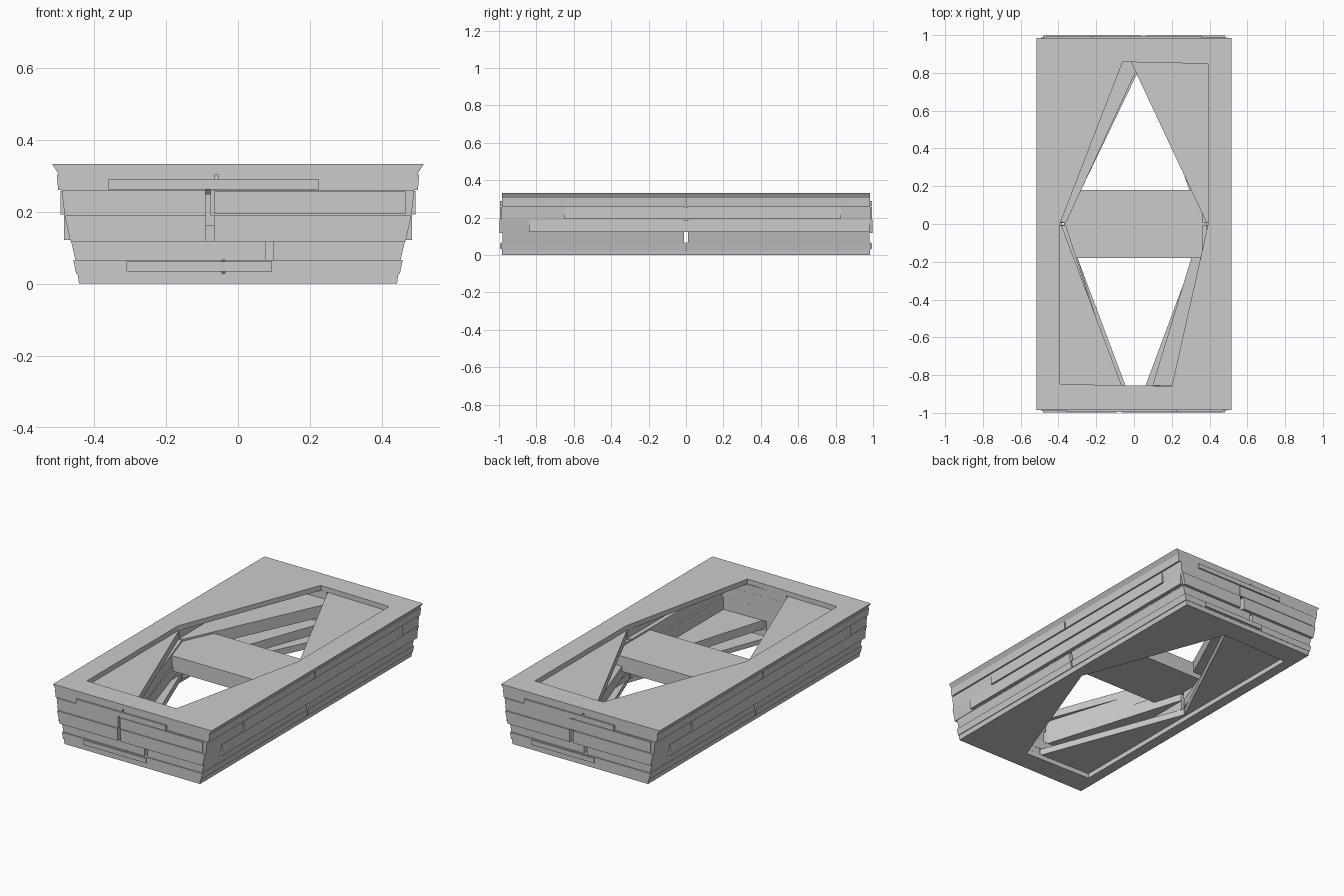
import bpy, bmesh

if "Cube" in bpy.data.objects:
    bpy.data.objects.remove(bpy.data.objects["Cube"])


def make_prism(name, lower, upper, z0, z1):
    """Flat-faced block between two matching outlines."""
    bm = bmesh.new()
    lo = [bm.verts.new((x, y, z0)) for x, y in lower]
    hi = [bm.verts.new((x, y, z1)) for x, y in upper]
    bm.faces.new(lo)
    bm.faces.new(hi)
    n = len(lo)
    for i in range(n):
        k = (i + 1) % n
        bm.faces.new((lo[i], lo[k], hi[k], hi[i]))
    bmesh.ops.recalc_face_normals(bm, faces=bm.faces)
    me = bpy.data.meshes.new(name)
    bm.to_mesh(me)
    bm.free()
    ob = bpy.data.objects.new(name, me)
    bpy.context.collection.objects.link(ob)
    return ob


def outline(sx, sy, half_x, half_y, inner_x, joint, gap, filled):
    """One corner stone: an L, or a wedge when its inner corner is filled."""
    j = joint + sx * gap / 2
    y = sy * gap / 2
    pts = [(j, sy * half_y), (sx * half_x, sy * half_y), (sx * half_x, y), (sx * inner_x, y)]
    if not filled:
        pts.append((sx * inner_x, sy * 0.848))
    pts.append((j, sy * 0.858))
    return pts


CORNERS = {"front_right": (1, -1), "back_right": (1, 1),
           "front_left": (-1, -1), "back_left": (-1, 1)}

# Courses: z0, z1, half width low/high, half length, inner half width,
# front joint, back joint, gap, filled corners
COURSES = [
    (0.000, 0.028, 0.442, 0.446, 0.985, 0.380, 0.06, 0.06, 0.0, ("front_right", "back_right")),
    (0.028, 0.066, 0.450, 0.458, 0.987, 0.365, -0.04, 0.05, 0.008, ("front_left", "back_left")),
    (0.066, 0.118, 0.452, 0.464, 0.980, 0.355, 0.087, -0.03, 0.020, ("front_right", "back_left")),
    (0.118, 0.190, 0.466, 0.482, 0.997, 0.350, -0.078, 0.05, 0.022, ("front_left", "back_right")),
    (0.190, 0.260, 0.482, 0.490, 0.990, 0.360, -0.084, 0.04, 0.014, ("front_left", "back_left")),
    (0.260, 0.304, 0.500, 0.504, 0.985, 0.385, -0.06, -0.02, 0.008, ("front_left", "back_right")),
    (0.304, 0.333, 0.498, 0.517, 0.985, 0.392, 0.20, -0.06, 0.0, ("front_right", "back_left")),
]

for n, (z0, z1, w0, w1, hy, xi, jf, jb, gap, fills) in enumerate(COURSES):
    for corner, (sx, sy) in CORNERS.items():
        joint = jf if sy < 0 else jb
        fill = corner in fills
        make_prism(f"course_{n + 1}_{corner}",
                   outline(sx, sy, w0, hy, xi, joint, gap, fill),
                   outline(sx, sy, w1, hy, xi, joint, gap, fill), z0, z1)


def box(name, x0, x1, y0, y1, z0, z1):
    rect = [(x0, y0), (x1, y0), (x1, y1), (x0, y1)]
    return make_prism(name, rect, rect, z0, z1)


# Central bridge slab
box("central_bridge", -0.37, 0.385, -0.18, 0.18, 0.16, 0.25)

# Thin facing stones on the two ends
for name, x0, x1, z0, z1 in (("upper_facing", -0.36, 0.225, 0.262, 0.290),
                             ("middle_facing", -0.065, 0.465, 0.194, 0.256),
                             ("lower_facing", -0.31, 0.095, 0.034, 0.062)):
    box("front_" + name, x0, x1, -0.995, -0.97, z0, z1)
    box("back_" + name, -x1, -x0, 0.97, 0.995, z0, z1)

# Thin facing stones along the two long sides
for s, side in ((1, "right"), (-1, "left")):
    for name, y0, y1, x, z0, z1 in (("upper_facing", -0.65, 0.83, 0.493, 0.192, 0.258),
                                    ("lower_facing", -0.84, 0.98, 0.484, 0.122, 0.188)):
        xs = sorted((s * (x - 0.03), s * x))
        ys = sorted((s * y0, s * y1))
        box(f"{side}_{name}", xs[0], xs[1], ys[0], ys[1], z0, z1)
